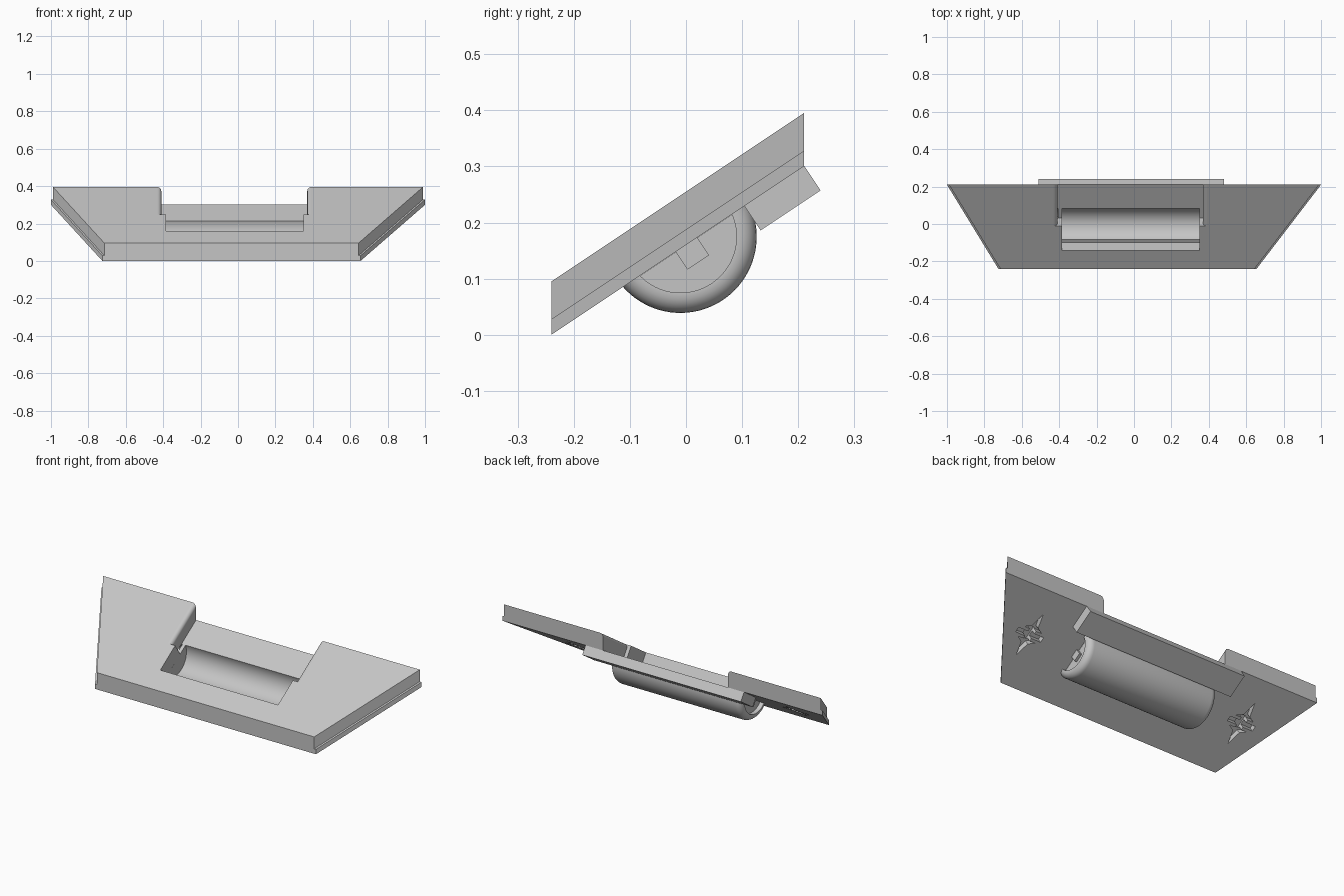
import bpy, bmesh, math
from mathutils import Vector

if "Cube" in bpy.data.objects:
    bpy.data.objects.remove(bpy.data.objects["Cube"])

SLOPE = math.atan2(0.30, 0.45)
CS, SN = math.cos(SLOPE), math.sin(SLOPE)
CY, CZ = -0.01, 0.175            # tube axis
BOTTOM, TOP = -0.018, 0.061      # plate faces measured square to the slope

grey = bpy.data.materials.new("light_grey")
grey.diffuse_color = (0.56, 0.56, 0.56, 1)
grey.use_nodes = True
grey.node_tree.nodes["Principled BSDF"].inputs["Base Color"].default_value = grey.diffuse_color


def tilt(x, u, v):
    """x across, u up the slope, v square to the slope, from the tube axis."""
    return Vector((x, CY + u * CS - v * SN, CZ + u * SN + v * CS))


def loft(name, rings, closed=False):
    """Join rings of points, with end caps unless the rings form a loop."""
    bm = bmesh.new()
    vs = [[bm.verts.new(p) for p in r] for r in rings]
    n = len(rings[0])
    for a, b in zip(vs, vs[1:]):
        for i in range(n):
            j = (i + 1) % n
            bm.faces.new((a[i], a[j], b[j], b[i]))
    bm.faces.new(vs[0][::-1])
    bm.faces.new(vs[-1])
    bmesh.ops.recalc_face_normals(bm, faces=bm.faces)
    me = bpy.data.meshes.new(name)
    bm.to_mesh(me)
    bm.free()
    me.materials.append(grey)
    ob = bpy.data.objects.new(name, me)
    bpy.context.collection.objects.link(ob)
    return ob


def box(name, x0, x1, u0, u1, v0, v1):
    return loft(name, [[tilt(x, u0, v0), tilt(x, u1, v0), tilt(x, u1, v1), tilt(x, u0, v1)]
                       for x in (x0, x1)])


def smooth(ob, angle=35):
    bpy.ops.object.select_all(action='DESELECT')
    ob.select_set(True)
    bpy.context.view_layer.objects.active = ob
    bpy.ops.object.shade_smooth_by_angle(angle=math.radians(angle))


def cut(ob, cutter):
    cutter.hide_render = True
    m = ob.modifiers.new("cut", 'BOOLEAN')
    m.operation, m.solver, m.object = 'DIFFERENCE', 'EXACT', cutter
    bpy.ops.object.select_all(action='DESELECT')
    bpy.context.view_layer.objects.active = ob
    ob.select_set(True)
    bpy.ops.object.modifier_apply(modifier=m.name)
    bpy.data.objects.remove(cutter)


# sloping trapezoid plate with a slightly wider flange along its sides
def plate_ring(inset, h):
    return [Vector(p) for p in ((-0.725 + inset, -0.24, h), (0.655 - inset, -0.24, h),
                                (1 - inset, 0.21, 0.30 + h), (-1 + inset, 0.21, 0.30 + h))]


plate = loft("sloping_plate", [plate_ring(0, 0), plate_ring(0, 0.028),
                               plate_ring(0.011, 0.028), plate_ring(0.011, 0.095)])

# trough opening
cut(plate, box("trough_cutter", -0.385, 0.35, -0.119, 0.4, -0.06, 0.12))

# wider rear notch with rounded top edges
R = 0.02
arc = [math.radians(a) for a in range(0, 91, 15)]
prof = [(-0.41, -0.06), (0.37, -0.06)]
prof += [(0.37 + R - R * math.cos(a), TOP - R + R * math.sin(a)) for a in arc]
prof += [(0.39, 0.12), (-0.43, 0.12)]
prof += [(-0.41 - R + R * math.cos(a), TOP - R + R * math.sin(a)) for a in arc[::-1]]
cut(plate, loft("notch_cutter", [[tilt(x, u, v) for x, v in prof] for u in (0.04, 0.4)]))

# cross shaped pockets underneath
spike = [(-0.055, 0.03), (-0.02, 0.048), (0, 0.125), (0.02, 0.048), (0.055, 0.03)]
for cx in (-0.69, 0.67):
    for s in (1, -1):
        cut(plate, loft("spike_cutter", [[tilt(cx + x, s * u, v) for x, u in spike]
                                         for v in (-0.04, 0.012)]))
    cut(plate, box("bar_cutter", cx - 0.08, cx + 0.08, -0.014, 0.014, -0.04, 0.012))
    cut(plate, box("core_cutter", cx - 0.02, cx + 0.02, -0.035, 0.035, -0.04, 0.022))
smooth(plate)

# half tube under the plate, with rounded outer rims
X0, X1, RI, RO, RB = -0.43, 0.39, 0.10, 0.136, 0.033
section = [(X0, RI), (X1, RI)]
section += [(X1 - RB + RB * math.cos(a), RO - RB + RB * math.sin(a)) for a in arc]
section += [(X0 + RB - RB * math.cos(a), RO - RB + RB * math.sin(a)) for a in arc[::-1]]
rings = []
for i in range(41):
    t = i / 40
    ring = []
    for x, r in section:
        a0 = math.asin(-BOTTOM / r)          # stop level with the plate's lower face
        a = math.pi + a0 + t * (math.pi - 2 * a0)
        ring.append(tilt(x, r * math.cos(a), r * math.sin(a)))
    rings.append(ring)
smooth(loft("half_tube", rings))

# walls closing the tube, each with a small block outside
a0 = math.asin(-BOTTOM / RI)
half = []
for i in range(33):
    a = math.pi + a0 + i / 32 * (math.pi - 2 * a0)
    half.append((0.101 * math.cos(a), 0.101 * math.sin(a)))
for side, xa, xb, xc in (("left", -0.405, -0.385, -0.425), ("right", 0.37, 0.35, 0.385)):
    loft(side + "_end_wall", [[tilt(x, u, v) for u, v in half] for x in (xa, xb)])
    box(side + "_end_block", xc, xa, -0.022, 0.024, -0.056, BOTTOM)

# rear slab below the notch
box("rear_slab", -0.51, 0.48, 0.125, 0.2535, -0.07, BOTTOM)
